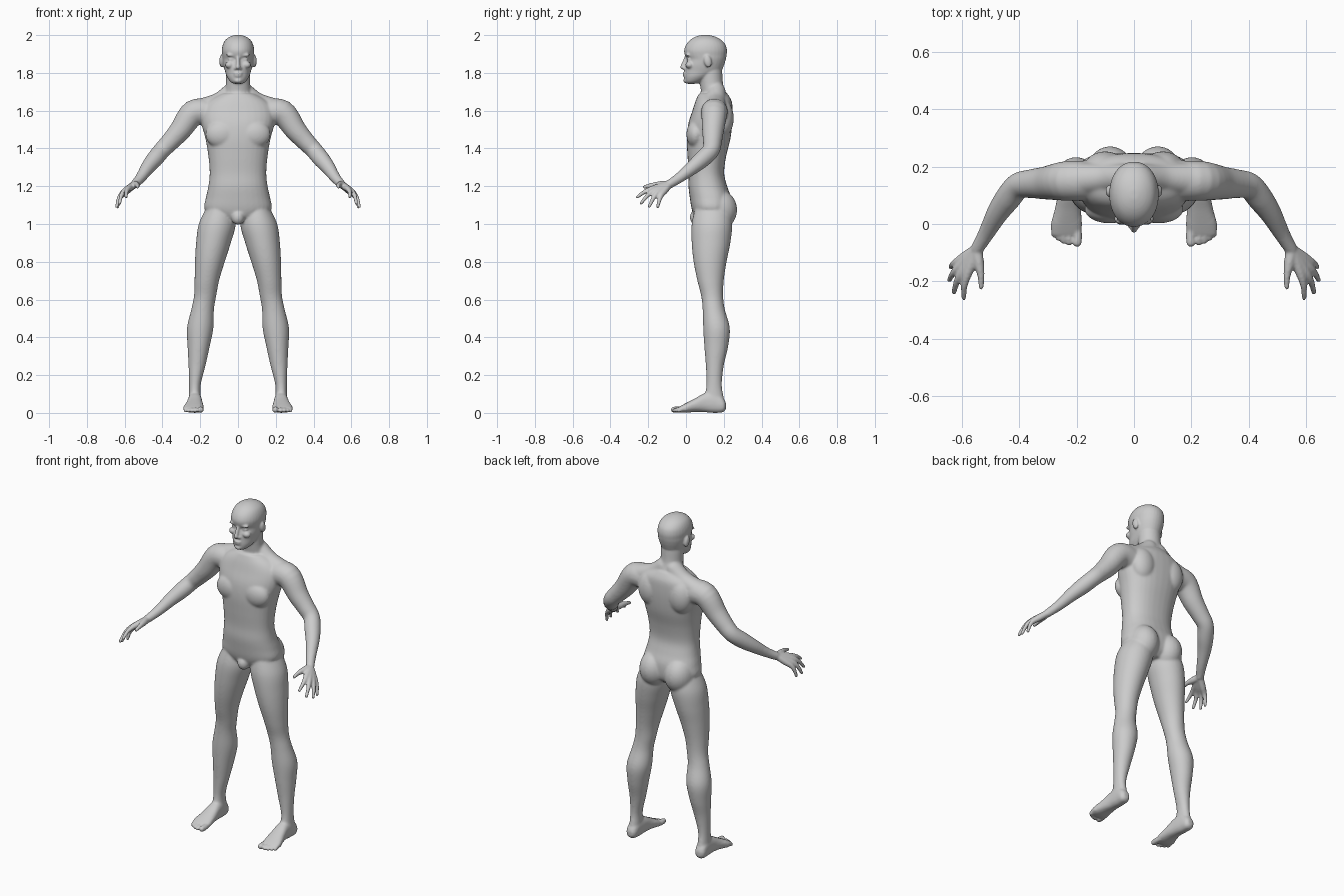
import bpy, bmesh, math
from mathutils import Vector, Matrix

if "Cube" in bpy.data.objects:
    bpy.data.objects.remove(bpy.data.objects["Cube"])

bm = bmesh.new()
SIDES = 32


def refine(rows, steps=5):
    """Catmull-Rom interpolation of rows of numbers."""
    rows = [Vector(r) for r in rows]
    padded = [rows[0]] + rows + [rows[-1]]
    result = []
    for a, b, c, d in zip(padded, padded[1:], padded[2:], padded[3:]):
        for i in range(steps):
            t = i / steps
            result.append(b + (c - a) * (t / 2)
                          + (a * 2 - b * 5 + c * 4 - d) * (t * t / 2)
                          + (b * 3 - a - c * 3 + d) * (t ** 3 / 2))
    return result + [rows[-1]]


def skin(rings):
    """Closed surface through a list of point rings."""
    loops = [[bm.verts.new(p) for p in ring] for ring in rings]
    faces = [bm.faces.new(loops[0]), bm.faces.new(loops[-1])]
    for low, high in zip(loops, loops[1:]):
        for i in range(len(low)):
            j = (i + 1) % len(low)
            faces.append(bm.faces.new((low[i], low[j], high[j], high[i])))
    bmesh.ops.recalc_face_normals(bm, faces=faces)


def loft(rows, axis="z", power=2.0):
    """Rows give a position along the axis, then the extents across it."""
    rings = []
    for t, a0, a1, b0, b1 in refine(rows):
        ring = []
        for k in range(SIDES):
            angle = math.tau * k / SIDES
            c, s = math.cos(angle), math.sin(angle)
            u = (a0 + a1) / 2 + (a1 - a0) / 2 * math.copysign(abs(c) ** (2 / power), c)
            v = (b0 + b1) / 2 + (b1 - b0) / 2 * math.copysign(abs(s) ** (2 / power), s)
            ring.append((u, v, t) if axis == "z" else (u, t, v))
        rings.append(ring)
    skin(rings)


def centred(rows, power=2.0):
    loft([(z, -w, w, front, back) for z, w, front, back in rows], power=power)


def blob(centre, radii, tilt=0.0):
    matrix = (Matrix.Translation(centre) @ Matrix.Rotation(tilt, 4, "X")
              @ Matrix.Diagonal((*radii, 1)))
    bmesh.ops.create_uvsphere(bm, u_segments=24, v_segments=16, radius=1, matrix=matrix)


def tube(points):
    """Round limb through points of x, y, z and radius, with rounded ends."""
    points = refine(points)
    rings = []
    for i, p in enumerate(points):
        along = points[min(i + 1, len(points) - 1)].xyz - points[max(i - 1, 0)].xyz
        turn = along.to_track_quat("Z", "Y")
        rings.append([p.xyz + turn @ Vector((math.cos(a), math.sin(a), 0)) * p.w
                      for a in (math.tau * k / SIDES for k in range(SIDES))])
    skin(rings)
    for p in (points[0], points[-1]):
        blob(p.xyz, [p.w] * 3)


# ---- Left side parts, mirrored afterwards ----
# Leg
loft([(1.09, .03, .165, .05, .23), (1.0, .012, .208, .03, .245),
      (.9, .038, .222, .03, .235), (.8, .07, .228, .04, .215),
      (.7, .1, .23, .06, .2), (.62, .115, .233, .08, .197),
      (.55, .127, .247, .088, .205), (.45, .13, .27, .091, .232),
      (.35, .15, .267, .097, .223), (.25, .172, .262, .105, .2),
      (.15, .197, .259, .108, .19), (.08, .198, .26, .1, .2),
      (.03, .2, .26, .12, .205)])

# Foot and toes
loft([(.212, .215, .245, .02, .055), (.195, .2, .262, .004, .08),
      (.15, .194, .264, 0, .11), (.1, .19, .266, .004, .105),
      (.05, .185, .276, .005, .078), (0, .181, .289, .001, .052),
      (-.03, .184, .288, .003, .036), (-.04, .19, .284, .006, .03)],
     axis="y", power=2.4)
tube([(.2, -.01, .02, .017), (.197, -.04, .018, .016), (.198, -.064, .017, .016)])
for x, tip in ((.226, -.066), (.245, -.06), (.262, -.05), (.278, -.038)):
    tube([(x, 0, .02, .011), (x, tip + .02, .02, .01), (x, tip, .012, .01)])

# Buttock, chest muscle and shoulder blade
blob((.083, .175, 1.075), (.085, .096, .105))
blob((.085, .052, 1.475), (.088, .05, .075))
blob((.1, .195, 1.56), (.075, .058, .1))

# Neck slope and arm
tube([(.03, .16, 1.7, .05), (.1, .16, 1.645, .051), (.19, .155, 1.606, .06)])
tube([(.15, .15, 1.59, .07), (.235, .15, 1.588, .069), (.305, .143, 1.497, .058),
      (.36, .14, 1.435, .05), (.403, .132, 1.39, .046), (.44, .088, 1.345, .045),
      (.477, .035, 1.3, .038), (.515, -.035, 1.245, .028), (.545, -.085, 1.212, .023)])

# Hand: each digit runs from the wrist over its knuckle to its tip
wrist = Vector((.548, -.088, 1.21))
digits = [((.583, -.185, 1.185), (.592, -.257, 1.143)),
          ((.604, -.178, 1.172), (.626, -.238, 1.11)),
          ((.615, -.157, 1.16), (.642, -.195, 1.092)),
          ((.616, -.132, 1.152), (.637, -.15, 1.09))]
for knuckle, tip in digits:
    knuckle, tip = Vector(knuckle), Vector(tip)
    middle = knuckle.lerp(tip, .5) + Vector((.004, 0, .005))
    tube([(*wrist, .019), (*wrist.lerp(knuckle, .6), .018), (*knuckle, .0145),
          (*middle, .011), (*tip, .0085)])
tube([(*wrist, .02), (.54, -.135, 1.208, .019), (.532, -.18, 1.205, .013),
      (.531, -.22, 1.196, .0095)])

# Ear, brow, eye, cheek and nostril
blob((.086, .115, 1.862), (.013, .02, .034), tilt=.2)
blob((.034, .009, 1.894), (.03, .012, .009))
blob((.036, .019, 1.872), (.017, .014, .01))
blob((.045, .019, 1.842), (.024, .022, .019))
blob((.012, -.006, 1.824), (.01, .012, .008))

# Mirror the left side to the right
copy = bmesh.ops.duplicate(bm, geom=bm.verts[:] + bm.edges[:] + bm.faces[:])["geom"]
for item in copy:
    if isinstance(item, bmesh.types.BMVert):
        item.co.x *= -1
bmesh.ops.reverse_faces(bm, faces=[f for f in copy if isinstance(f, bmesh.types.BMFace)])

# ---- Parts on the centre line ----
# Torso
centred([(1.01, .05, .07, .2), (1.04, .13, .045, .23), (1.08, .178, .03, .24),
         (1.14, .17, .02, .238), (1.2, .157, .013, .218), (1.27, .15, .014, .202),
         (1.36, .157, .008, .213), (1.45, .172, .004, .235), (1.53, .193, .012, .245),
         (1.6, .195, .034, .247), (1.65, .16, .05, .242), (1.69, .09, .067, .22)],
        power=2.3)
blob((0, .055, 1.035), (.035, .035, .04))

# Neck
centred([(1.64, .09, .075, .235), (1.69, .073, .08, .214), (1.74, .064, .074, .197),
         (1.8, .063, .07, .192), (1.85, .06, .07, .19)])

# Head
centred([(1.742, .024, .002, .05), (1.755, .042, -.006, .09), (1.78, .059, -.009, .135),
         (1.81, .069, -.008, .185), (1.84, .077, -.005, .201), (1.872, .082, .004, .211),
         (1.893, .084, -.006, .215), (1.92, .086, -.01, .217), (1.95, .08, .001, .209),
         (1.975, .066, .023, .186), (1.992, .042, .052, .155), (2.001, .014, .085, .12)],
        power=2.1)

# Nose, lips and chin
tube([(0, .004, 1.89, .009), (0, -.01, 1.855, .01), (0, -.019, 1.831, .012)])
blob((0, -.006, 1.797), (.024, .012, .0065))
blob((0, -.005, 1.784), (.021, .012, .0065))
blob((0, .001, 1.759), (.022, .015, .014))

# ---- Fuse the parts into one skin ----
mesh = bpy.data.meshes.new("body_parts")
bm.to_mesh(mesh)
bm.free()
body = bpy.data.objects.new("body", mesh)
bpy.context.collection.objects.link(body)
fuse = body.modifiers.new("fuse", "REMESH")
fuse.mode = "VOXEL"
fuse.voxel_size = .0055
graph = bpy.context.evaluated_depsgraph_get()
skin_mesh = bpy.data.meshes.new_from_object(body.evaluated_get(graph))
body.modifiers.remove(fuse)
body.data = skin_mesh
bpy.data.meshes.remove(mesh)

# Soften the joins, but keep hands, feet and face crisp
fine, broad = [], []
for v in skin_mesh.vertices:
    x, y, z = v.co
    crisp = abs(x) > .53 or z > 1.75 or z < .05
    (fine if crisp else broad).append(v.index)
group = body.vertex_groups.new(name="softness")
group.add(fine, .2, "REPLACE")
group.add(broad, 1.0, "REPLACE")
soften = body.modifiers.new("soften", "SMOOTH")
soften.factor = .5
soften.iterations = 16
soften.vertex_group = group.name
skin_mesh.shade_smooth()

# Colour
grey = bpy.data.materials.new("plain_grey")
grey.use_nodes = True
colour = (.6, .6, .6, 1)
grey.diffuse_color = colour
grey.node_tree.nodes["Principled BSDF"].inputs["Base Color"].default_value = colour
skin_mesh.materials.clear()
skin_mesh.materials.append(grey)
